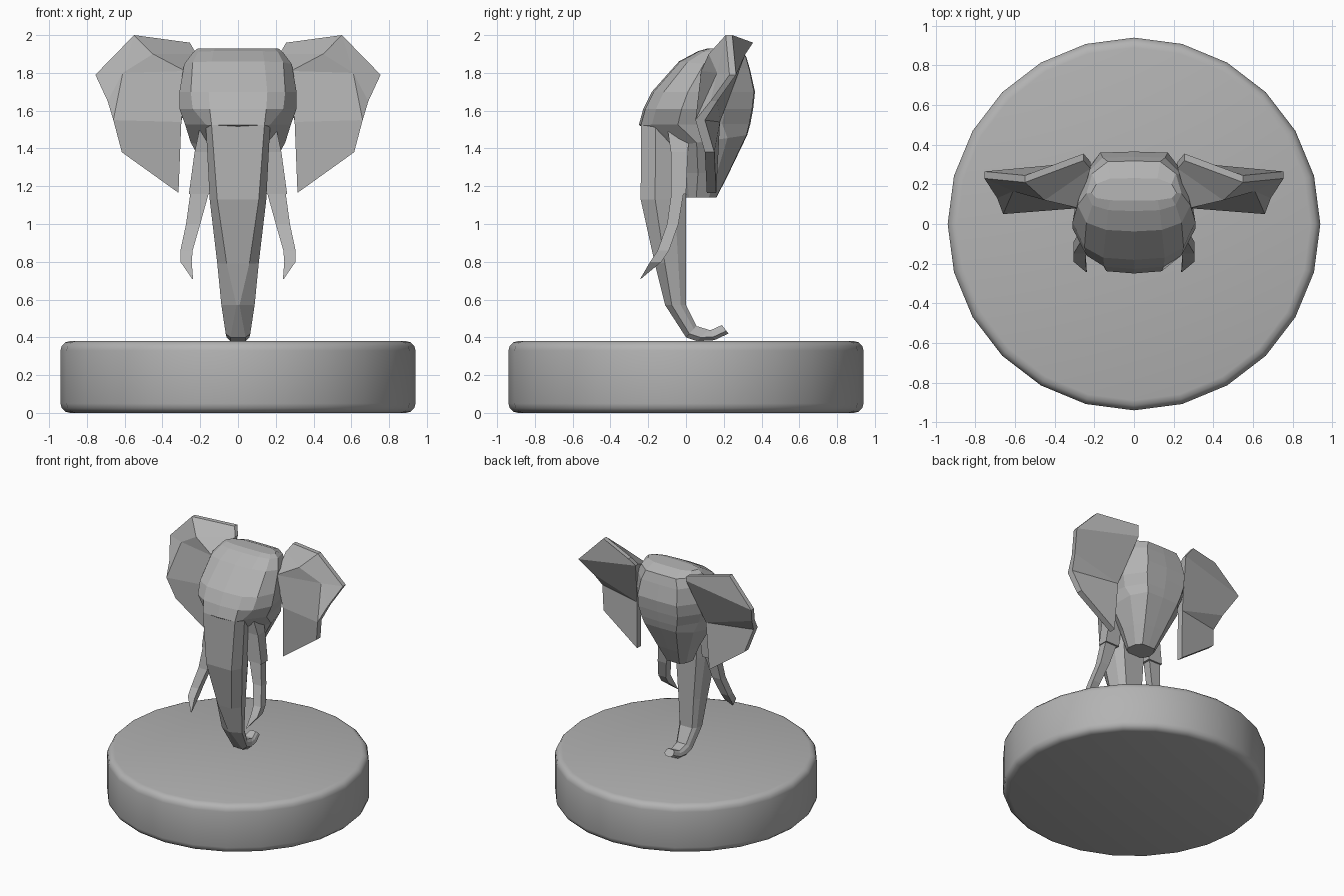
import bpy, bmesh, math

if "Cube" in bpy.data.objects:
    bpy.data.objects.remove(bpy.data.objects["Cube"])

grey = bpy.data.materials.new("stone_grey")
grey.diffuse_color = (0.45, 0.45, 0.45, 1)
grey.use_nodes = True
grey.node_tree.nodes["Principled BSDF"].inputs["Base Color"].default_value = grey.diffuse_color


def make(name, verts, faces, mirror=False):
    me = bpy.data.meshes.new(name)
    me.from_pydata(verts, [], faces)
    bm = bmesh.new()
    bm.from_mesh(me)
    bmesh.ops.recalc_face_normals(bm, faces=bm.faces)
    bm.to_mesh(me)
    bm.free()
    me.materials.append(grey)
    ob = bpy.data.objects.new(name, me)
    bpy.context.collection.objects.link(ob)
    if mirror:
        ob.modifiers.new("mirror", 'MIRROR')
    return ob


def loft(name, rings, mirror=False):
    n = len(rings[0])
    verts = [p for r in rings for p in r]
    faces = [tuple(range(n)), tuple(range(len(verts) - n, len(verts)))]
    for i in range(len(rings) - 1):
        for j in range(n):
            k = (j + 1) % n
            faces.append((i * n + j, i * n + k, (i + 1) * n + k, (i + 1) * n + j))
    return make(name, verts, faces, mirror)


def section(front, back, half):
    """Symmetric ring: half is a list of (x, fraction from front to back)."""
    (fy, fz), (by, bz) = front, back
    right = [(x, fy + (by - fy) * t, fz + (bz - fz) * t) for x, t in half]
    return right + [(-x, y, z) for x, y, z in reversed(right)]


# Round base with softened rims
bpy.ops.mesh.primitive_cylinder_add(vertices=24, radius=0.94, depth=0.38, location=(0, 0, 0.19))
base = bpy.context.object
base.name = "round_base"
base.data.materials.append(grey)
bev = base.modifiers.new("bevel", 'BEVEL')
bev.width = 0.05
bev.segments = 3
bev.limit_method = 'ANGLE'
bev.angle_limit = math.radians(40)
bpy.ops.object.modifier_apply(modifier="bevel")
bpy.ops.object.shade_smooth_by_angle(angle=math.radians(35))

# Head: stacked rings from jaw to crown (front, back, brow width, temple width, half width)
head = []
for f, b, r, s, w in [((0.0, 1.14), (0.16, 1.14), 0.05, 0.08, 0.10),
                      ((-0.02, 1.27), (0.225, 1.27), 0.08, 0.13, 0.16),
                      ((-0.08, 1.41), (0.32, 1.47), 0.13, 0.18, 0.25),
                      ((-0.238, 1.525), (0.335, 1.53), 0.14, 0.17, 0.28),
                      ((-0.215, 1.61), (0.35, 1.61), 0.15, 0.24, 0.31),
                      ((-0.17, 1.70), (0.36, 1.70), 0.155, 0.25, 0.31),
                      ((-0.03, 1.86), (0.335, 1.82), 0.14, 0.24, 0.285),
                      ((0.07, 1.915), (0.315, 1.89), 0.13, 0.21, 0.24),
                      ((0.12, 1.93), (0.23, 1.925), 0.12, 0.19, 0.215)]:
    head.append(section(f, b, [(0, -0.02), (r, 0), (s, 0.1), (w, 0.34),
                               (0.88 * w, 0.75), (0.55 * w, 1), (0, 1.01)]))
loft("head", head)

# Trunk: tapering, curling backwards at the tip (front, back, half width, ridge width)
trunk = []
for f, b, w, r in [((-0.238, 1.525), (0.0, 1.50), 0.17, 0.14),
                   ((-0.24, 1.13), (0.0, 1.13), 0.15, 0.11),
                   ((-0.165, 0.79), (0.0, 0.80), 0.11, 0.06),
                   ((-0.11, 0.57), (0.0, 0.57), 0.088, 0.008),
                   ((0.0, 0.40), (0.055, 0.46), 0.065, 0.04),
                   ((0.06, 0.38), (0.12, 0.44), 0.06, 0.04),
                   ((0.15, 0.385), (0.135, 0.44), 0.055, 0.035),
                   ((0.225, 0.42), (0.19, 0.465), 0.04, 0.02)]:
    trunk.append(section(f, b, [(r, 0), (w, 0.32), (w * 0.85, 0.75), (w * 0.6, 1)]))
loft("trunk", trunk)


def box_ring(x0, x1, y0, y1, z):
    return [(x0, y0, z), (x1, y0, z), (x1, y1, z), (x0, y1, z)]


# Tusk sheaths and tusks
loft("tusk_sheath", [box_ring(0.12, 0.20, -0.10, 0.02, 1.52),
                     box_ring(0.12, 0.23, -0.08, 0.01, 1.38),
                     box_ring(0.14, 0.26, -0.08, 0.0, 1.16)], mirror=True)
loft("tusk", [box_ring(0.15, 0.25, -0.075, -0.01, 1.18),
              box_ring(0.20, 0.275, -0.10, -0.04, 1.00),
              box_ring(0.24, 0.305, -0.15, -0.09, 0.86),
              box_ring(0.245, 0.305, -0.19, -0.13, 0.80),
              box_ring(0.238, 0.243, -0.242, -0.238, 0.71)], mirror=True)

# Ears: folded front, flatter back, joined by a rim; the first nine points are the outline
ear_pts = [(0.22, 0.28, 1.90), (0.255, 0.32, 1.96), (0.55, 0.21, 2.00), (0.755, 0.23, 1.79),
           (0.69, 0.13, 1.65), (0.66, 0.05, 1.55), (0.615, 0.10, 1.38), (0.315, 0.11, 1.165),
           (0.30, 0.13, 1.54)]
n = len(ear_pts)
folds = [(0.28, 0.08, 1.81), (0.45, 0.12, 1.90), (0.61, 0.165, 1.80)]
back = [(x, y + (0.05 if z < 1.6 else 0.035), z) for x, y, z in ear_pts]
inner, ridge, dip = 2 * n, 2 * n + 1, 2 * n + 2
ear_faces = [(0, ridge, 2, 1), (0, inner, ridge), (ridge, dip, 2), (dip, 3, 2),
             (inner, dip, ridge), (inner, 8, 5, dip), (dip, 5, 4), (dip, 4, 3),
             (8, 7, 6, 5), (0, 8, inner)]
ear_faces += [(i, (i + 1) % n, (i + 1) % n + n, i + n) for i in range(n)]
ear_faces += [tuple(i + n for i in f) for f in [(0, 1, 2, 3), (0, 3, 4, 8), (4, 5, 8), (8, 5, 6, 7)]]
make("ear", ear_pts + back + folds, ear_faces, mirror=True)
